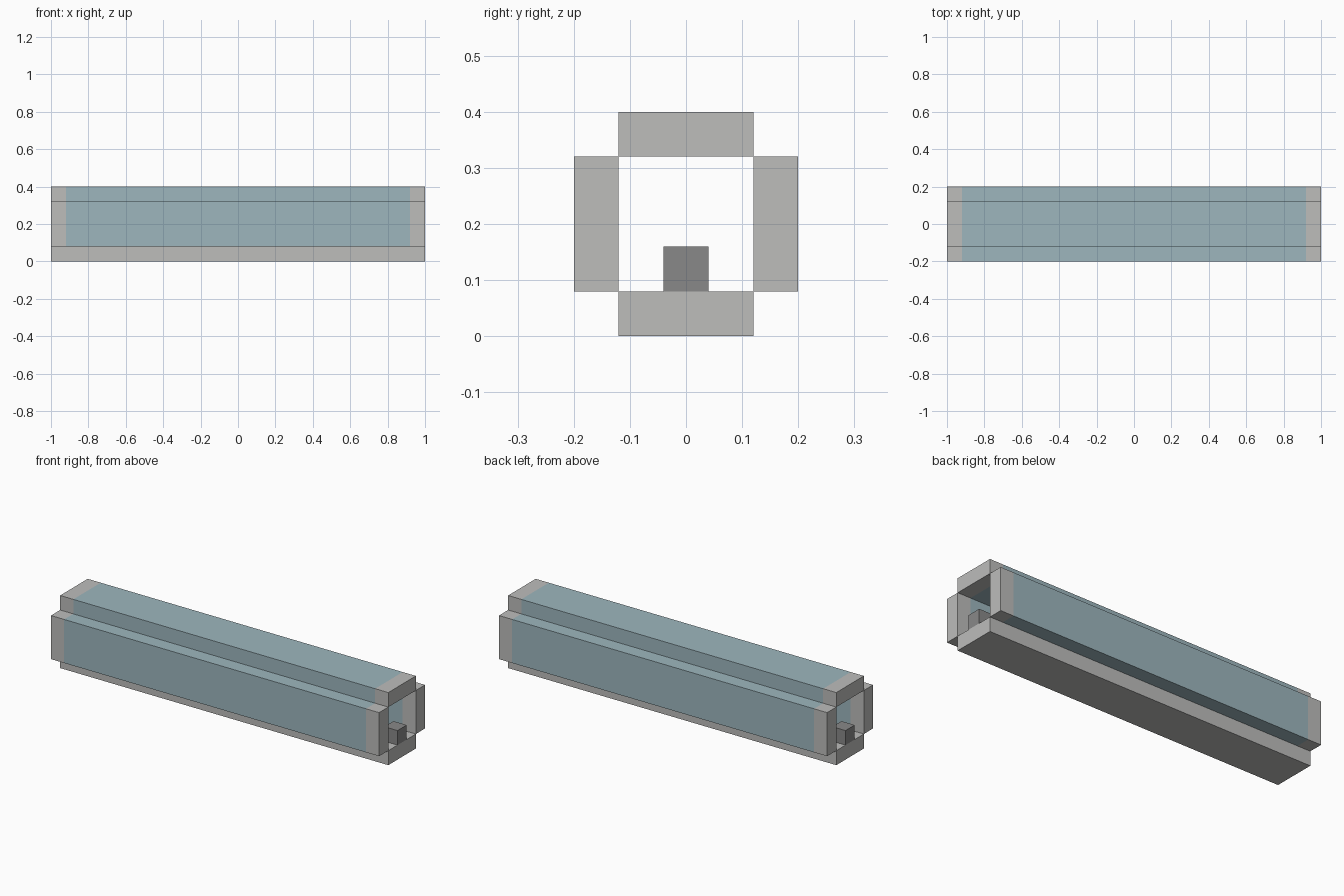
import bpy, bmesh
from mathutils import Matrix, Vector

cube = bpy.data.objects.get("Cube")
if cube:
    bpy.data.objects.remove(cube, do_unlink=True)

HALF = 1.0      # half length of the tube
PANE = 0.92     # half length of the tinted section


def material(name, rgb):
    m = bpy.data.materials.new(name)
    m.use_nodes = True
    m.diffuse_color = (*rgb, 1)
    m.node_tree.nodes["Principled BSDF"].inputs["Base Color"].default_value = (*rgb, 1)
    return m


frame = material("light grey frame", (0.51, 0.51, 0.50))
glass = material("pale blue glass", (0.34, 0.47, 0.515))
dark = material("dark grey metal", (0.25, 0.25, 0.25))


def box(name, centre, size, mats, tinted=False):
    bm = bmesh.new()
    bmesh.ops.create_cube(bm, size=1, matrix=Matrix.Translation(centre) @ Matrix.Diagonal((*size, 1)))
    if tinted:
        # cut the bar near both ends and tint the long middle section
        for x in (-PANE, PANE):
            bmesh.ops.bisect_plane(bm, geom=bm.verts[:] + bm.edges[:] + bm.faces[:],
                                   plane_co=Vector((x, 0, 0)), plane_no=Vector((1, 0, 0)))
        for f in bm.faces:
            f.material_index = int(abs(f.calc_center_median().x) < PANE / 2)
    mesh = bpy.data.meshes.new(name)
    bm.to_mesh(mesh)
    bm.free()
    for m in mats:
        mesh.materials.append(m)
    ob = bpy.data.objects.new(name, mesh)
    bpy.context.collection.objects.link(ob)
    return ob


# floor and roof bars
flat = (2 * HALF, 0.24, 0.08)
box("floor_bar", (0, 0, 0.04), flat, [frame])
box("roof_bar", (0, 0, 0.36), flat, [frame, glass], tinted=True)

# side walls
for name, s in (("front_wall", -1), ("back_wall", 1)):
    box(name, (0, s * 0.16, 0.2), (2 * HALF, 0.08, 0.24), [frame, glass], tinted=True)

# small block on the floor at each open end
for name, s in (("left_end_block", 1), ("right_end_block", -1)):
    box(name, (s * (HALF - 0.04), 0, 0.12), (0.08, 0.08, 0.08), [dark])
